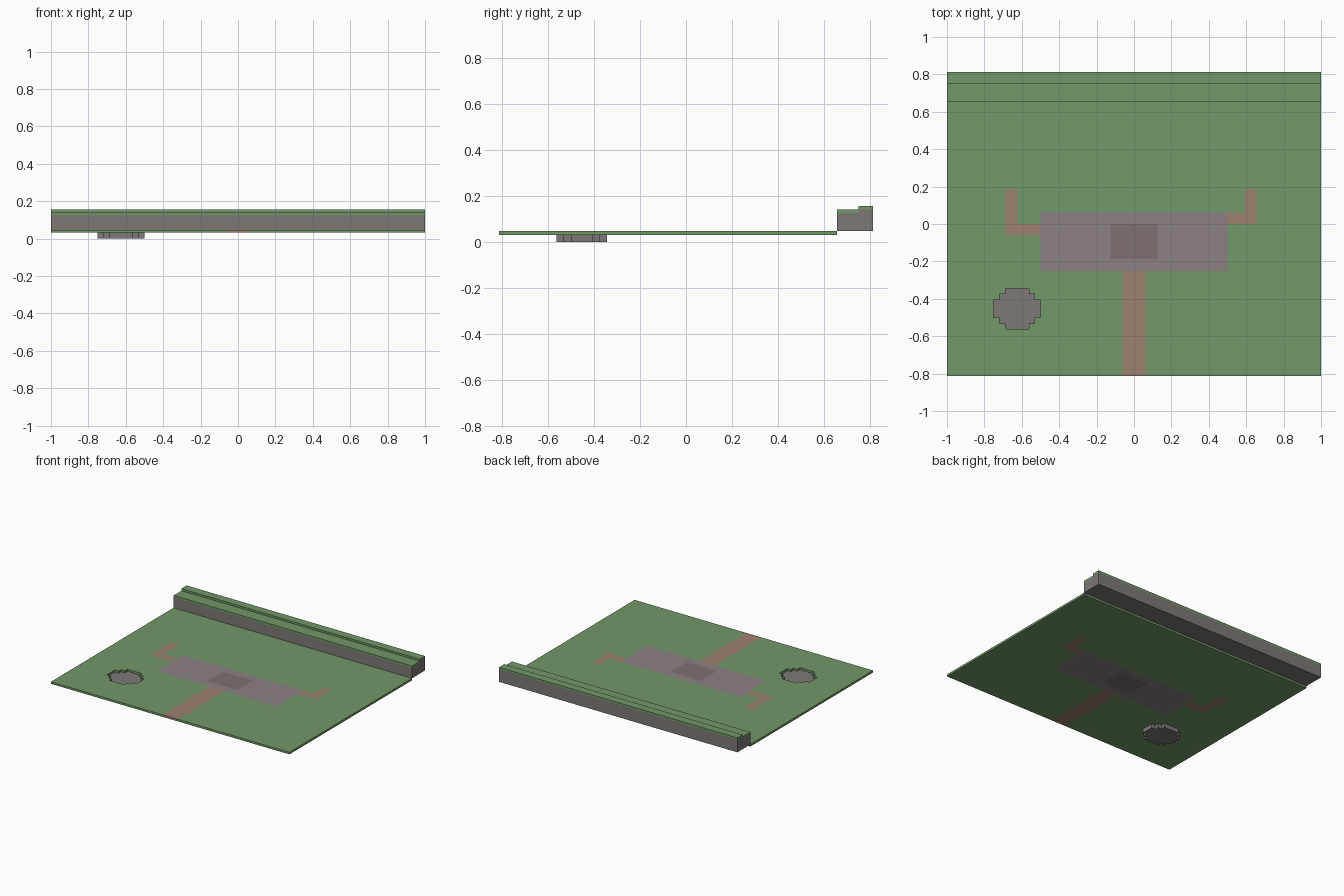
import bpy, bmesh

if "Cube" in bpy.data.objects:
    bpy.data.objects.remove(bpy.data.objects["Cube"])

U = 1 / 32  # one grid block

def material(name, rgb):
    m = bpy.data.materials.new(name)
    m.diffuse_color = (*rgb, 1)
    m.use_nodes = True
    m.node_tree.nodes["Principled BSDF"].inputs["Base Color"].default_value = m.diffuse_color
    return m

MATS = [
    material("grass", (0.17, 0.31, 0.14)),
    material("stone", (0.21, 0.19, 0.18)),
    material("paving", (0.26, 0.22, 0.23)),
    material("dark_paving", (0.21, 0.165, 0.16)),
    material("dirt_path", (0.33, 0.22, 0.16)),
]
GRASS, STONE, PAVING, DARK, DIRT, HOLE = 0, 1, 2, 3, 4, None

def tiled_slab(name, rects, lo, hi, place):
    """Closed slab from layered rectangles (x0, y0, x1, y1, material); later ones win."""
    xs = sorted({v for r in rects for v in (r[0], r[2])})
    ys = sorted({v for r in rects for v in (r[1], r[3])})
    cells = {}
    for i in range(len(xs) - 1):
        for j in range(len(ys) - 1):
            cx, cy = (xs[i] + xs[i + 1]) / 2, (ys[j] + ys[j + 1]) / 2
            for x0, y0, x1, y1, mat in rects:
                if x0 < cx < x1 and y0 < cy < y1:
                    cells[i, j] = mat
    cells = {k: m for k, m in cells.items() if m is not HOLE}

    bm = bmesh.new()
    cache = {}

    def vert(i, j, h):
        if (i, j, h) not in cache:
            cache[i, j, h] = bm.verts.new([c * U for c in place(xs[i], ys[j], h)])
        return cache[i, j, h]

    for (i, j), mat in cells.items():
        ring = [(i, j), (i + 1, j), (i + 1, j + 1), (i, j + 1)]
        quads = [[vert(*p, h) for p in ring] for h in (lo, hi)]
        sides = [(i, j - 1), (i + 1, j), (i, j + 1), (i - 1, j)]
        for k, near in enumerate(sides):
            if near not in cells:
                a, b = ring[k], ring[(k + 1) % 4]
                quads.append([vert(*a, lo), vert(*b, lo), vert(*b, hi), vert(*a, hi)])
        for q in quads:
            bm.faces.new(q).material_index = mat
    bmesh.ops.recalc_face_normals(bm, faces=bm.faces)

    mesh = bpy.data.meshes.new(name)
    bm.to_mesh(mesh)
    bm.free()
    for m in MATS:
        mesh.materials.append(m)
    bpy.context.collection.objects.link(bpy.data.objects.new(name, mesh))

def flat(x, y, h):
    return (x, y, h)

def along_x(y, z, h):
    return (h, y, z)

# Stepped round outline shared by the pit floor and the opening in the lawn
pit = [(-24, -16, -16, -13), (-23, -17, -17, -12), (-22, -18, -18, -11)]

# Lawn with paving and paths inlaid through its thickness
lawn = [
    (-32, -26, 32, 21, GRASS),
    (-16, -8, 16, 2, PAVING),
    (-4, -6, 4, 0, DARK),
    (-2, -26, 2, -8, DIRT),
    (-22, -2, -16, 0, DIRT), (-22, 0, -20, 6, DIRT),
    (16, 0, 21, 2, DIRT), (19, 2, 21, 6, DIRT),
] + [(*r, HOLE) for r in pit]
tiled_slab("lawn", lawn, 1, 1.5, flat)

# Sunken stone floor of the pit
tiled_slab("pit_floor", [(*r, STONE) for r in pit], 0, 1, flat)

# Stepped stone bank at the back, capped with grass
bank = [
    (21, 1.5, 24, 4, STONE), (21, 4, 24, 4.5, GRASS),
    (24, 1.5, 26, 4.5, STONE), (24, 4.5, 26, 5, GRASS),
]
tiled_slab("back_bank", bank, -32, 32, along_x)
